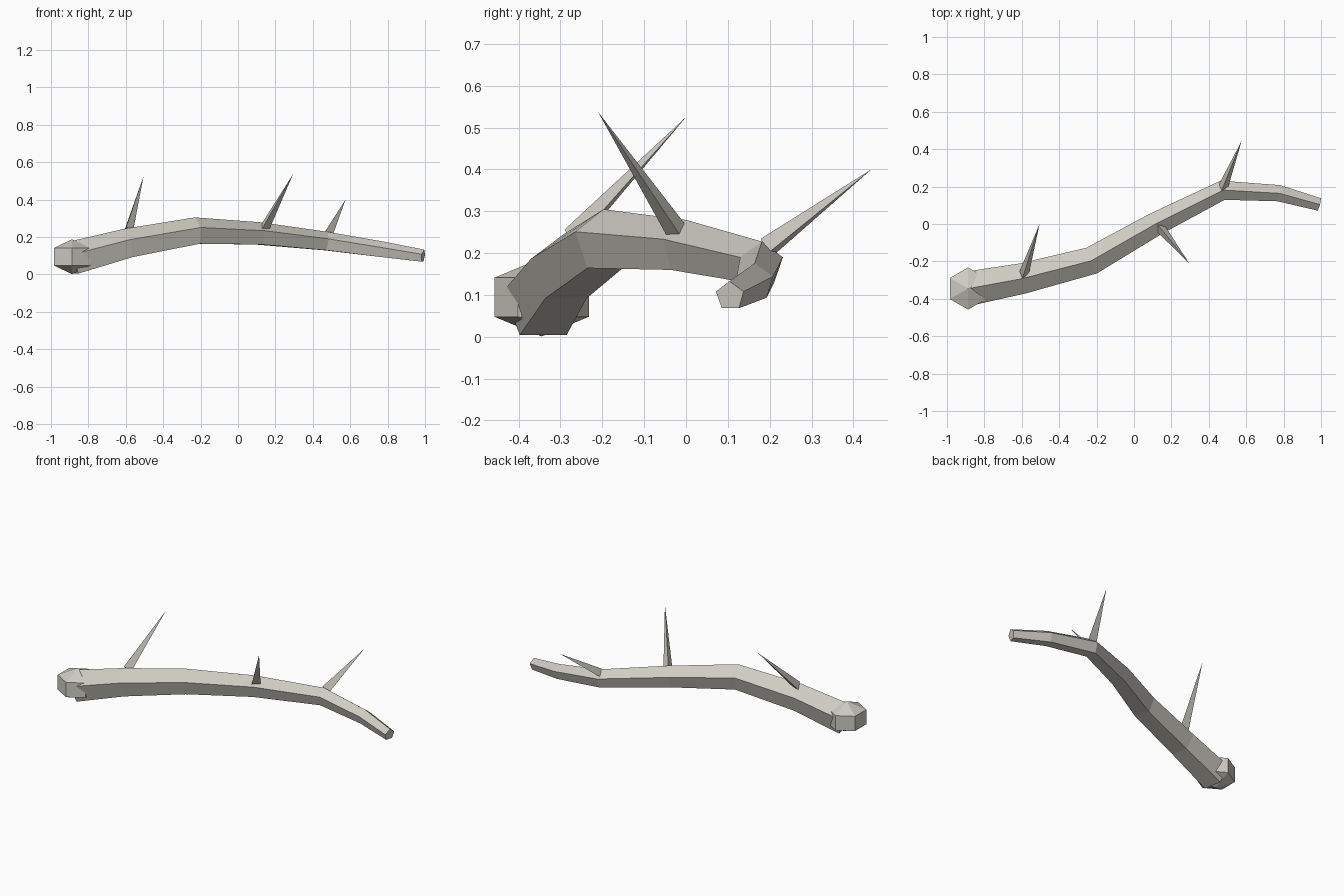
import bpy, bmesh, math
from mathutils import Vector, Matrix

cube = bpy.data.objects.get("Cube")
if cube:
    bpy.data.objects.remove(cube, do_unlink=True)

mat = bpy.data.materials.new("bleached wood")
mat.use_nodes = True
colour = (0.62, 0.60, 0.54, 1)
mat.diffuse_color = colour
mat.node_tree.nodes["Principled BSDF"].inputs["Base Color"].default_value = colour


def add_object(name, bm):
    bmesh.ops.recalc_face_normals(bm, faces=bm.faces)
    mesh = bpy.data.meshes.new(name)
    bm.to_mesh(mesh)
    bm.free()
    mesh.materials.append(mat)
    obj = bpy.data.objects.new(name, mesh)
    bpy.context.collection.objects.link(obj)
    return obj


# Bent branch: pentagon rings swept along a path of (centre, radius)
SIDES = 5
path = [((-0.885, -0.345, 0.08), 0.097), ((-0.59, -0.29, 0.16), 0.086),
        ((-0.225, -0.195, 0.227), 0.078), ((0.115, 0.0, 0.213), 0.066),
        ((0.472, 0.18, 0.173), 0.055), ((0.772, 0.165, 0.13), 0.046),
        ((0.99, 0.105, 0.097), 0.036)]
points = [Vector(p) for p, r in path]
bm = bmesh.new()
rings = []
for i, (p, r) in enumerate(path):
    before, after = points[max(i - 1, 0)], points[min(i + 1, len(points) - 1)]
    here = points[i]
    tangent = ((after - here).normalized() + (here - before).normalized()).normalized()
    side = Vector((0, 0, 1)).cross(tangent).normalized()
    up = tangent.cross(side)
    angles = [math.tau * k / SIDES for k in range(SIDES)]
    rings.append([bm.verts.new(here + r * (side * math.sin(a) + up * math.cos(a)))
                  for a in angles])
for a, b in zip(rings, rings[1:]):
    for k in range(SIDES):
        n = (k + 1) % SIDES
        bm.faces.new((a[k], a[n], b[n], b[k]))
bm.faces.new(rings[0])
bm.faces.new(rings[-1])
add_object("branch", bm)

# Faceted knob at the thick end
bm = bmesh.new()
bmesh.ops.create_uvsphere(bm, u_segments=6, v_segments=3, radius=0.13)
bmesh.ops.scale(bm, vec=(1, 1, 0.72), verts=bm.verts)
bmesh.ops.translate(bm, vec=(-0.887, -0.345, 0.0945), verts=bm.verts)
add_object("end_knob", bm)


# Sharp three-sided twigs
def twig(name, base, tip, radius):
    base, tip = Vector(base), Vector(tip)
    axis = tip - base
    bm = bmesh.new()
    bmesh.ops.create_cone(bm, cap_ends=True, segments=3, radius1=radius, radius2=0,
                          depth=axis.length)
    bmesh.ops.remove_doubles(bm, verts=bm.verts, dist=0.0001)
    turn = axis.to_track_quat('Z', 'Y').to_matrix().to_4x4()
    bmesh.ops.transform(bm, matrix=Matrix.Translation((base + tip) / 2) @ turn, verts=bm.verts)
    add_object(name, bm)


twig("lower_twig", (-0.59, -0.27, 0.235), (-0.505, 0.0, 0.525), 0.03)
twig("middle_twig", (0.14, -0.02, 0.25), (0.295, -0.21, 0.537), 0.03)
twig("upper_twig", (0.475, 0.195, 0.21), (0.575, 0.443, 0.40), 0.03)
